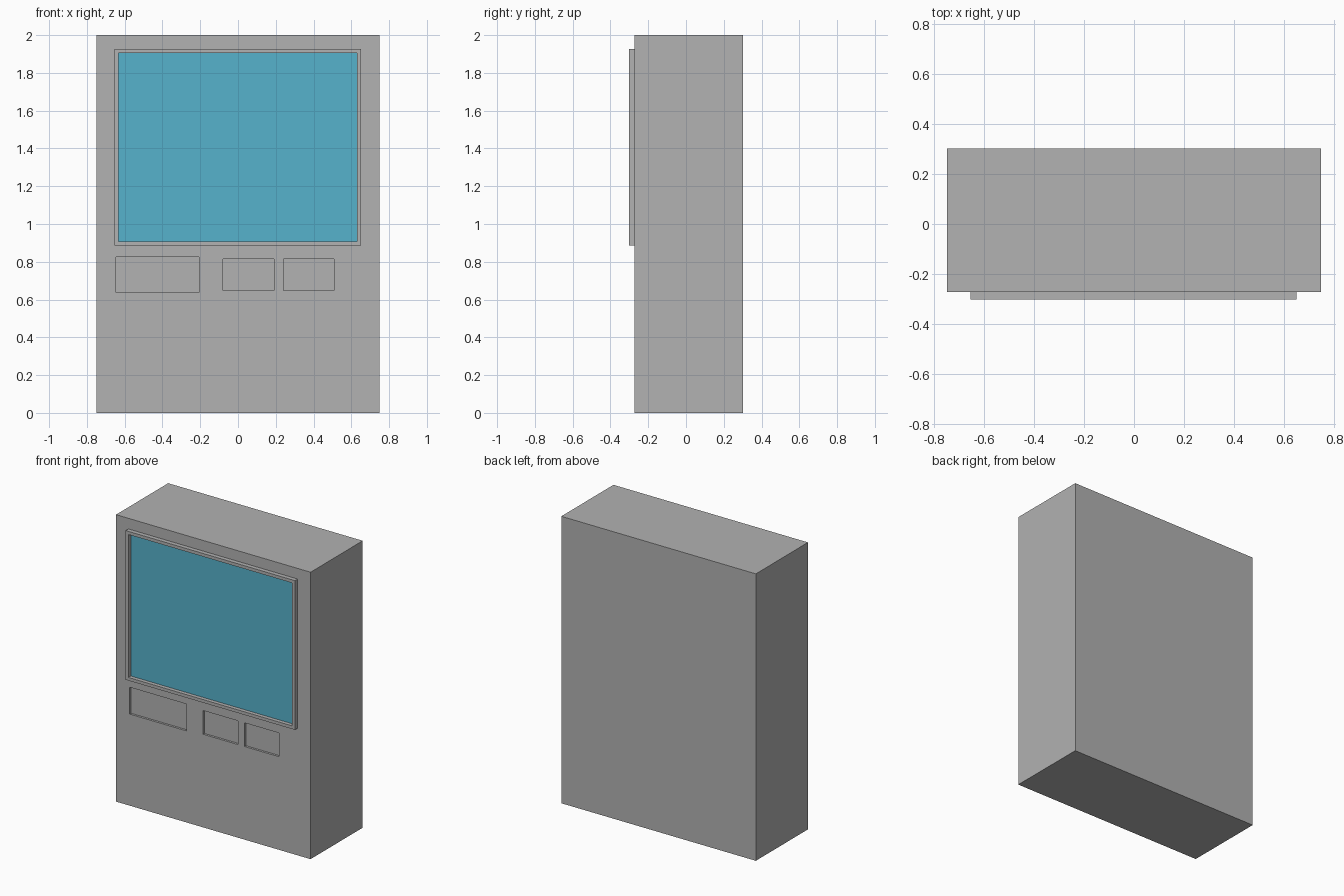
import bpy
import bmesh
from mathutils import Vector

cube = bpy.data.objects.get("Cube")
if cube:
    bpy.data.objects.remove(cube, do_unlink=True)


def make_material(name, color):
    mat = bpy.data.materials.new(name)
    mat.use_nodes = True
    mat.diffuse_color = color
    mat.node_tree.nodes["Principled BSDF"].inputs["Base Color"].default_value = color
    return mat


grey = make_material("cabinet grey", (0.445, 0.445, 0.445, 1))
blue = make_material("screen blue", (0.093, 0.445, 0.604, 1))


def box(name, x, y, z, *materials):
    """Box spanning the given (min, max) ranges."""
    bm = bmesh.new()
    bmesh.ops.create_cube(bm, size=1)
    for v in bm.verts:
        v.co = Vector([r[0] if c < 0 else r[1] for c, r in zip(v.co, (x, y, z))])
    mesh = bpy.data.meshes.new(name)
    bm.to_mesh(mesh)
    bm.free()
    obj = bpy.data.objects.new(name, mesh)
    bpy.context.collection.objects.link(obj)
    for mat in materials:
        mesh.materials.append(mat)
    return obj


FRONT, BACK, FRAME_FRONT = -0.272, 0.302, -0.302
RECESS = 0.015

# Cabinet
cabinet = box("cabinet", (-0.75, 0.75), (FRONT, BACK), (0, 2), grey)

# Shallow recessed panels below the screen
panels = {
    "wide_panel": ((-0.645, -0.206), (0.638, 0.825)),
    "middle_panel": ((-0.08, 0.19), (0.649, 0.814)),
    "side_panel": ((0.242, 0.508), (0.649, 0.814)),
}
for name, (x, z) in panels.items():
    cutter = box(name + "_cutter", x, (FRONT - 0.1, FRONT + RECESS), z, grey)
    cutter.hide_render = True
    mod = cabinet.modifiers.new(name, "BOOLEAN")
    mod.operation = "DIFFERENCE"
    mod.solver = "EXACT"
    mod.object = cutter
    bpy.context.view_layer.objects.active = cabinet
    bpy.ops.object.modifier_apply(modifier=mod.name)
    bpy.data.objects.remove(cutter, do_unlink=True)

# Raised screen frame with the screen sunk into it
frame = box("screen_frame", (-0.655, 0.651), (FRAME_FRONT, FRONT + 0.01),
            (0.886, 1.926), grey, blue)
bm = bmesh.new()
bm.from_mesh(frame.data)
bm.normal_update()
screen = min(bm.faces, key=lambda f: f.calc_center_median().y)
bmesh.ops.inset_region(bm, faces=[screen], thickness=0.031)
bmesh.ops.inset_region(bm, faces=[screen], thickness=0)
for v in screen.verts:
    v.co.y = FRONT - 0.003
screen.material_index = 1
bm.to_mesh(frame.data)
bm.free()
